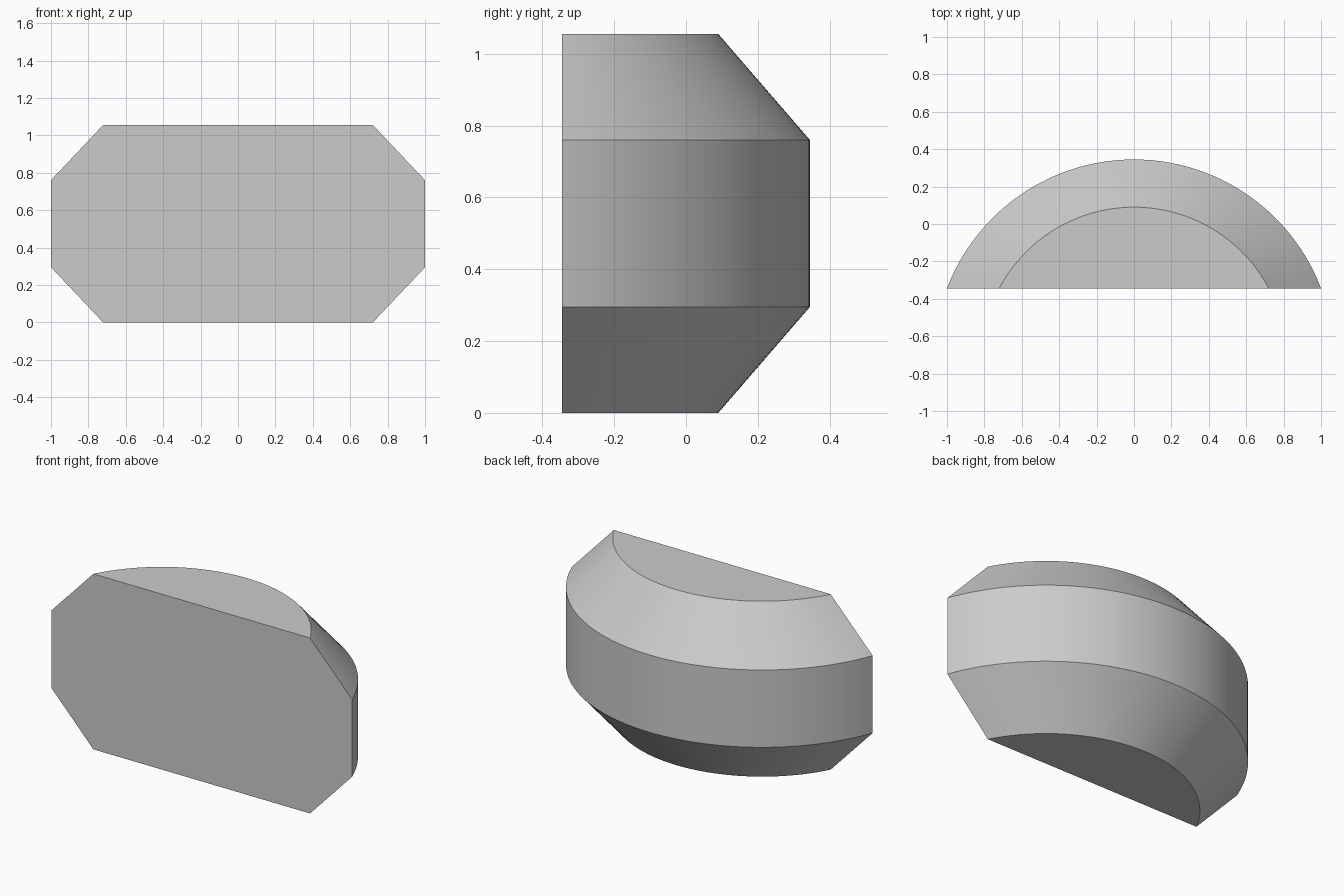
import bpy, bmesh, math

cube = bpy.data.objects.get("Cube")
if cube:
    bpy.data.objects.remove(cube, do_unlink=True)

FRONT_Y = -0.345    # flat front plane
CENTRE_Y = -0.725   # shared axis of the curved back
SEGMENTS = 64
# Radius and height of each arc, bottom to top
PROFILE = [(0.815, 0), (1.07, 0.295), (1.07, 0.76), (0.815, 1.055)]

grey = bpy.data.materials.new("light_grey")
grey.use_nodes = True
colour = (0.6, 0.6, 0.6, 1)
grey.diffuse_color = colour
grey.node_tree.nodes["Principled BSDF"].inputs["Base Color"].default_value = colour


def arc(bm, radius, z):
    """Circular segment behind the front plane, running right to left."""
    half = math.acos((FRONT_Y - CENTRE_Y) / radius)
    angles = [half * (2 * i / SEGMENTS - 1) for i in range(SEGMENTS + 1)]
    return [bm.verts.new((radius * math.sin(a), CENTRE_Y + radius * math.cos(a), z))
            for a in angles]


# Curved bands between neighbouring arcs
bm = bmesh.new()
rings = [arc(bm, r, z) for r, z in PROFILE]
for low, high in zip(rings, rings[1:]):
    for i in range(SEGMENTS):
        bm.faces.new((low[i], low[i + 1], high[i + 1], high[i]))

# Flat bottom, top and front
bm.faces.new(rings[0])
bm.faces.new(rings[-1])
bm.faces.new([r[0] for r in rings] + [r[-1] for r in reversed(rings)])
bmesh.ops.recalc_face_normals(bm, faces=bm.faces)

mesh = bpy.data.meshes.new("curved_body")
bm.to_mesh(mesh)
bm.free()
mesh.materials.append(grey)
body = bpy.data.objects.new("curved_body", mesh)
bpy.context.collection.objects.link(body)

# Smooth bands with crisp edges
bpy.ops.object.select_all(action="DESELECT")
body.select_set(True)
bpy.context.view_layer.objects.active = body
bpy.ops.object.shade_smooth_by_angle(angle=math.radians(30))
